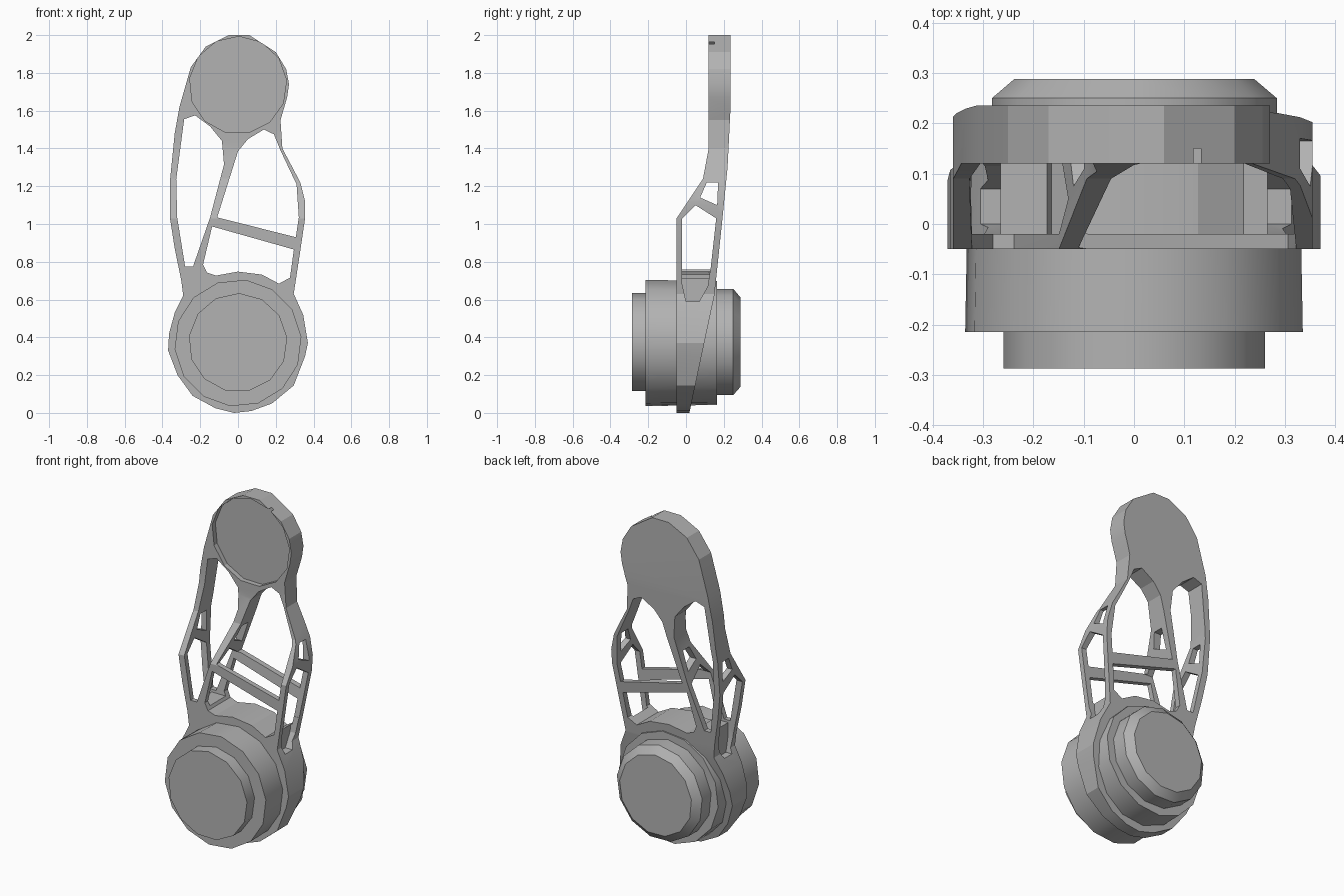
import bpy, bmesh, math
from mathutils import Vector

if "Cube" in bpy.data.objects:
    bpy.data.objects.remove(bpy.data.objects["Cube"])

grey = bpy.data.materials.new("mid_grey")
grey.use_nodes = True
grey.diffuse_color = (0.45, 0.45, 0.45, 1)
grey.node_tree.nodes["Principled BSDF"].inputs["Base Color"].default_value = grey.diffuse_color


def new_object(name, bm):
    bmesh.ops.recalc_face_normals(bm, faces=bm.faces[:])
    mesh = bpy.data.meshes.new(name)
    bm.to_mesh(mesh)
    bm.free()
    mesh.materials.append(grey)
    obj = bpy.data.objects.new(name, mesh)
    bpy.context.collection.objects.link(obj)
    return obj


def prism(name, outline, start, end, along):
    """Extrude an outline: (x, z) points along y, or (y, z) points along x."""
    bm = bmesh.new()
    place = (lambda a, b: (a, start, b)) if along == "y" else (lambda a, b: (start, a, b))
    face = bm.faces.new([bm.verts.new(place(a, b)) for a, b in outline])
    out = bmesh.ops.extrude_face_region(bm, geom=[face])
    d = end - start
    shift = Vector((0, d, 0) if along == "y" else (d, 0, 0))
    bmesh.ops.translate(bm, vec=shift, verts=[v for v in out["geom"] if isinstance(v, bmesh.types.BMVert)])
    return new_object(name, bm)


def combine(target, tool, operation):
    mod = target.modifiers.new("cut", "BOOLEAN")
    mod.operation, mod.object, mod.solver = operation, tool, "EXACT"
    bpy.ops.object.select_all(action="DESELECT")
    bpy.context.view_layer.objects.active = target
    target.select_set(True)
    bpy.ops.object.modifier_apply(modifier=mod.name)
    bpy.data.objects.remove(tool)


def turned(name, rings, centre_z, sides, turn=0.0):
    """Closed solid turned about the y direction from (y, radius) rings."""
    bm = bmesh.new()
    loops = []
    for y, r in rings:
        angles = [2 * math.pi * i / sides + turn for i in range(sides)]
        loops.append([bm.verts.new((r * math.cos(a), y, centre_z + r * math.sin(a))) for a in angles])
    for low, high in zip(loops, loops[1:]):
        for i in range(sides):
            j = (i + 1) % sides
            bm.faces.new((low[i], low[j], high[j], high[i]))
    bm.faces.new(loops[0])
    bm.faces.new(loops[-1])
    return new_object(name, bm)


def smooth(obj, degrees):
    bpy.ops.object.select_all(action="DESELECT")
    bpy.context.view_layer.objects.active = obj
    obj.select_set(True)
    bpy.ops.object.shade_smooth_by_angle(angle=math.radians(degrees))


# Link frame: front outline crossed with the side profile
front = [(-.05, 2), (.06, 2), (.2, 1.91), (.255, 1.82), (.27, 1.74), (.26, 1.67), (.225, 1.55),
         (.235, 1.4), (.33, 1.22), (.355, 1.12), (.355, 1.03), (.33, .86), (.295, .63), (.345, .52),
         (.37, .37), (.355, .3), (.295, .145), (.18, .05), (.07, .01), (-.02, 0), (-.12, .025),
         (-.24, .09), (-.32, .2), (-.37, .33), (-.365, .42), (-.335, .53), (-.29, .62), (-.3, .7),
         (-.335, .87), (-.36, 1.03), (-.36, 1.23), (-.335, 1.48), (-.31, 1.62), (-.25, 1.83), (-.17, 1.94)]
side = [(.12, 2.1), (.12, 1.4), (.09, 1.24), (-.05, 1.03), (-.05, -.1), (-.01, -.1), (.02, .01),
        (.15, .62), (.19, 1), (.22, 1.3), (.235, 1.6), (.235, 2.1)]
frame = prism("link_frame", front, -.5, .5, "y")
combine(frame, prism("side_profile", side, -.6, .6, "x"), "INTERSECT")

# Openings seen from the front
left_window = [(-.28, .775), (-.238, .775), (-.148, 1.034), (-.074, 1.315), (-.085, 1.44), (-.148, 1.517),
               (-.227, 1.575), (-.285, 1.555), (-.327, 1.236), (-.322, 1.035)]
upper_window = [(-.11, 1.035), (.306, .93), (.322, 1.035), (.31, 1.21), (.227, 1.385), (.19, 1.475),
                (.137, 1.5), (.053, 1.45), (0, 1.385)]
lower_window = [(-.137, .987), (-.185, .785), (-.164, .743), (-.116, .727), (0, .748), (.127, .732),
                (.217, .684), (.275, .716), (.296, .865)]
for outline in (left_window, upper_window, lower_window):
    combine(frame, prism("window_cutter", outline, -.6, .6, "y"), "DIFFERENCE")

# Openings seen from the side, reaching lower in the two outer struts
upper_slot = [(.11, 1.22), (.17, 1.22), (.165, 1.1), (.075, 1.14)]
lower_slot = [(.05, 1.1), (.16, 1.03), (.13, .76), (-.02, .76), (-.02, 1.03)]
foot_slot = [(.13, .77), (.115, .67), (.07, .59), (0, .59), (-.02, .68), (-.02, .77)]
for outline in (upper_slot, lower_slot):
    combine(frame, prism("slot_cutter", outline, -.6, .6, "x"), "DIFFERENCE")
for sign in (-1, 1):
    combine(frame, prism("foot_cutter", foot_slot, sign * .265, sign * .6, "x"), "DIFFERENCE")

# Shallow round seat at the top joint
combine(frame, turned("seat_cutter", [(.0, .258), (.15, .258)], 1.735, 13, .1), "DIFFERENCE")

# Joint drum with stepped front and back hubs
drum = turned("joint_drum", [(-.215, .337), (.165, .33)], .37, 14, .1)
front_hub = turned("front_hub", [(-.287, .262), (-.2, .262)], .372, 13, .1)
back_hub = turned("back_hub", [(.15, .285), (.25, .285), (.288, .24)], .372, 13, .1)
for part in (drum, front_hub, back_hub):
    smooth(part, 30)
smooth(frame, 20)
